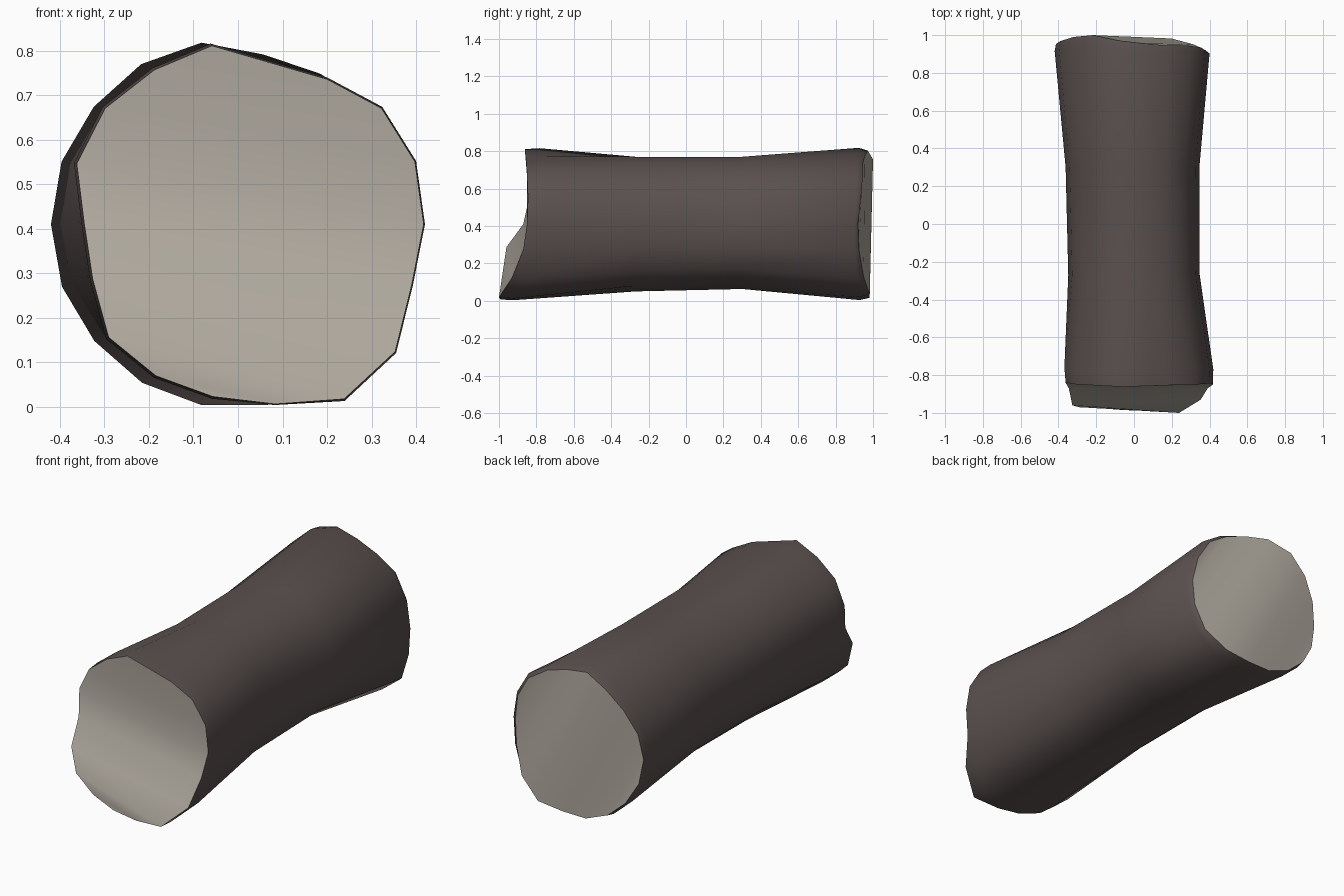
import bpy, bmesh, math

if "Cube" in bpy.data.objects:
    bpy.data.objects.remove(bpy.data.objects["Cube"])

SIDES, CZ = 18, 0.41

# Radius of each end section (20 degree steps, from +x counter-clockwise)
FRONT_R = [.405, .410, .405, .376, .367, .407, .400, .405, .398,
           .357, .360, .395, .393, .393, .410, .453, .445, .402]
BACK_R = [.410, .410, .408, .390, .387, .414, .415, .410, .411,
          .410, .410, .408, .411, .415, .413, .450, .456, .425]
# Slight swelling of the slim middle, stronger on the lower right
WAIST_BUMP = {2: .008, 3: .01, 15: .016, 16: .026, 17: .01}
# How far each rim point reaches along y (ragged cuts)
FRONT_Y = [-.85, -.845, -.85, -.853, -.857, -.862, -.855, -.85, -.84,
           -.87, -.96, -.97, -.975, -.985, -.99, -1.0, -.93, -.87]
BACK_Y = [.92, .935, .945, .945, .957, .972, 1.0, .99, .968,
          .953, .96, .975, .98, .982, .982, .982, .95, .925]


def material(name, rgb):
    m = bpy.data.materials.new(name)
    m.diffuse_color = (*rgb, 1)
    m.use_nodes = True
    m.node_tree.nodes["Principled BSDF"].inputs["Base Color"].default_value = m.diffuse_color
    return m


def ring(bm, radii, ys, scale=1.0, cx=0.0):
    verts = []
    for i in range(SIDES):
        a = 2 * math.pi * i / SIDES
        r = radii[i] * scale
        z = max(CZ + r * math.sin(a), .004)
        verts.append(bm.verts.new((cx + r * math.cos(a), ys[i], z)))
    return verts


def waist(bm, y, rx, z0, z1, cx):
    # Slim section between heights z0 and z1
    verts = []
    for i in range(SIDES):
        a = 2 * math.pi * i / SIDES
        b = WAIST_BUMP.get(i, 0)
        rz = (z1 - z0) / 2 / .985 + b
        verts.append(bm.verts.new((cx + (rx + b) * math.cos(a), y,
                                   (z0 + z1) / 2 + rz * math.sin(a))))
    return verts


bm = bmesh.new()
rings = [
    ring(bm, FRONT_R, FRONT_Y, 1, .012),
    ring(bm, FRONT_R, [y + .08 for y in FRONT_Y], 1.012, .01),
    waist(bm, -.27, .348, .05, .77, 0),
    waist(bm, .3, .354, .063, .77, -.008),
    ring(bm, BACK_R, [.4 * y + .535 for y in BACK_Y], 1, -.01),
    ring(bm, BACK_R, BACK_Y, .964, -.018),
]

# Bark
for a, b in zip(rings, rings[1:]):
    for i in range(SIDES):
        j = (i + 1) % SIDES
        bm.faces.new((a[i], a[j], b[j], b[i]))


def cut_end(rim, total, first, last):
    # Bridge opposite rim points (i, total - i) in parallel rows
    for i in range(first, last):
        ids = []
        for k in (i, i + 1, total - i - 1, total - i):
            if k % SIDES not in ids:
                ids.append(k % SIDES)
        bm.faces.new([rim[k] for k in ids]).material_index = 1


# Cut wood ends
cut_end(rings[0], 8, -5, 4)
cut_end(rings[-1], 3, 2, 10)

bmesh.ops.recalc_face_normals(bm, faces=bm.faces[:])
for f in bm.faces:
    f.smooth = True
for e in bm.edges:
    e.smooth = len({f.material_index for f in e.link_faces}) == 1

mesh = bpy.data.meshes.new("log")
bm.to_mesh(mesh)
bm.free()
mesh.materials.append(material("dark_bark", (.102, .081, .078)))
mesh.materials.append(material("pale_cut_wood", (.44, .405, .35)))
log = bpy.data.objects.new("log", mesh)
bpy.context.collection.objects.link(log)
